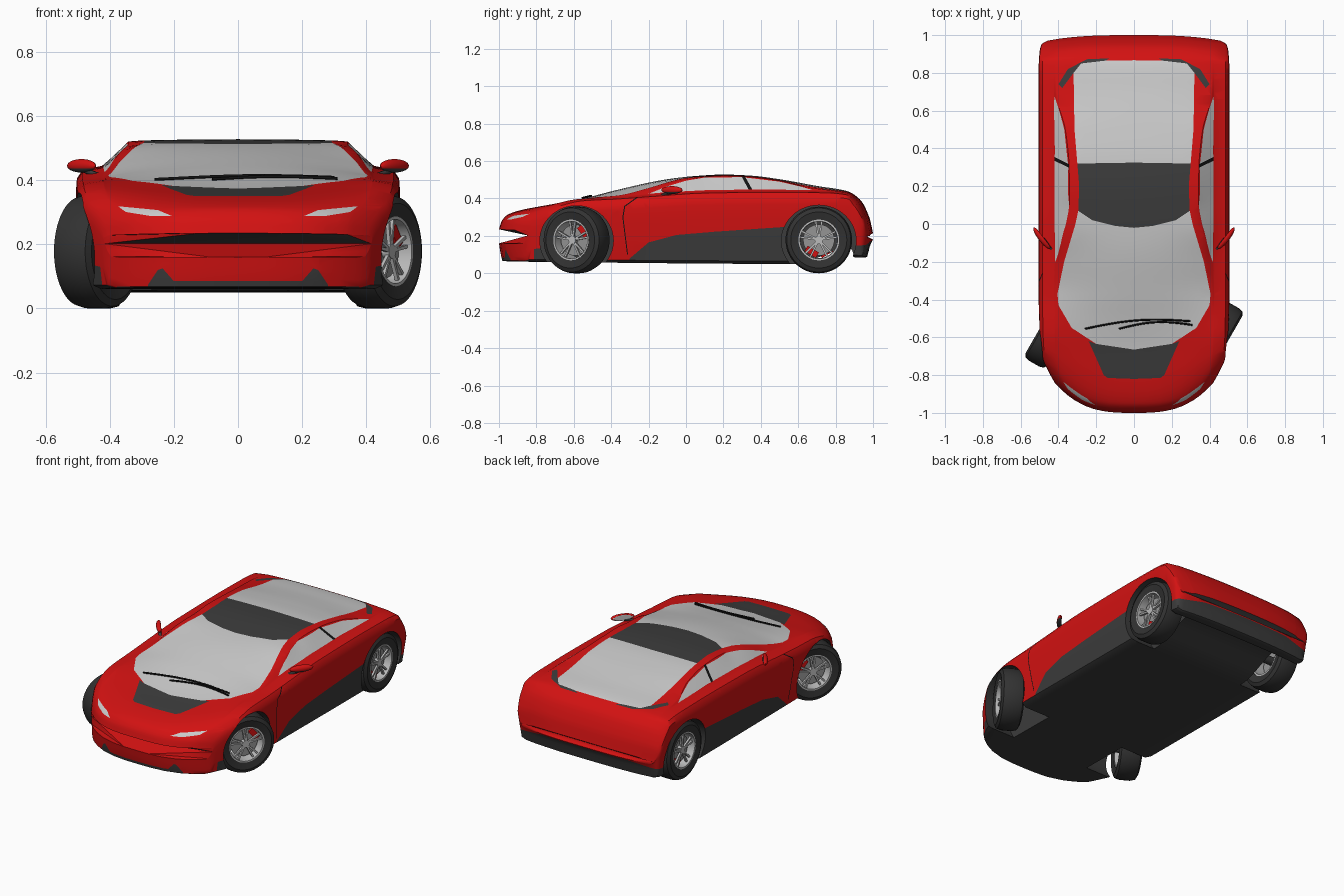
import bpy, bmesh, math
from mathutils import Matrix, Vector
from mathutils.bvhtree import BVHTree

if "Cube" in bpy.data.objects:
    bpy.data.objects.remove(bpy.data.objects["Cube"])


def material(name, r, g, b, rough=0.5):
    m = bpy.data.materials.new(name)
    m.use_nodes = True
    m.diffuse_color = (r, g, b, 1)
    bsdf = next(n for n in m.node_tree.nodes if n.type == 'BSDF_PRINCIPLED')
    bsdf.inputs["Base Color"].default_value = (r, g, b, 1)
    bsdf.inputs["Roughness"].default_value = rough
    return m


MATS = [material("dark trim", .045, .045, .045), material("red paint", .65, .006, .006),
        material("pale glass", .6, .6, .6), material("black", .006, .006, .006),
        material("tyre rubber", .032, .032, .032), material("silver", .5, .5, .5),
        material("brake steel", .3, .3, .3)]
TRIM, RED, GLASS, BLACK, TYRE, SILVER, STEEL = range(7)


def finish(bm, name, angle=35):
    """Turn a bmesh into a smooth-shaded object."""
    mesh = bpy.data.meshes.new(name)
    bm.to_mesh(mesh)
    bm.free()
    for m in MATS:
        mesh.materials.append(m)
    ob = bpy.data.objects.new(name, mesh)
    bpy.context.collection.objects.link(ob)
    smooth(ob, angle)
    return ob


def smooth(ob, angle):
    bpy.ops.object.select_all(action='DESELECT')
    ob.select_set(True)
    bpy.context.view_layer.objects.active = ob
    bpy.ops.object.shade_smooth_by_angle(angle=math.radians(angle))


def curve(*keys):
    """Monotone cubic through (position, value) keys."""
    d = [(b[1] - a[1]) / (b[0] - a[0]) for a, b in zip(keys, keys[1:])]
    m = [d[0]] + [2 * p * q / (p + q) if p * q > 0 else 0 for p, q in zip(d, d[1:])] + [d[-1]]

    def value(s):
        i = 0
        while i < len(keys) - 2 and s > keys[i + 1][0]:
            i += 1
        (x0, v0), (x1, v1) = keys[i], keys[i + 1]
        h = x1 - x0
        t = min(max((s - x0) / h, 0), 1)
        u = 1 - t
        return (u * u * (1 + 2 * t) * v0 + t * t * (3 - 2 * t) * v1
                + h * t * u * (u * m[i] - t * m[i + 1]))
    return value


# Body lines along the length: plan, sill, shoulder, roof and rails
width = curve((-1, .42), (-.93, .455), (-.85, .485), (-.7, .5), (-.3, .505),
              (.8, .505), (.94, .5), (.98, .49), (1, .46))
bow = curve((-1, .16), (-.9, .15), (-.6, .06), (-.35, 0), (.85, 0), (.95, -.03), (1, -.03))
sill = curve((-1, .16), (-.99, .1), (-.98, .065), (-.7, .06), (.58, .05), (.88, .14),
             (.91, .085), (.965, .085), (.985, .15), (1, .18))
shoulder = curve((-1, .23), (-.98, .27), (-.9, .325), (-.75, .375), (-.6, .398), (-.38, .407),
                 (-.2, .42), (.1, .44), (.5, .445), (.75, .44), (.86, .428), (.93, .385),
                 (.98, .29), (1, .2))
roof = curve((-1, .235), (-.985, .28), (-.95, .315), (-.85, .345), (-.66, .375), (-.5, .412),
             (-.38, .443), (-.1, .503), (.05, .52), (.2, .528), (.35, .522), (.5, .503),
             (.7, .467), (.86, .44), (.93, .395), (.98, .3), (1, .215))
rail_x = curve((-1, .8), (-.38, .825), (-.1, .75), (.1, .675), (.3, .68), (.5, .72),
               (.65, .8), (.75, .82), (1, .8))
rail_z = curve((-1, .2), (-.38, .1), (-.2, .3), (-.1, .6), (.05, .85), (.2, .92),
               (.5, .85), (.65, .5), (.86, .2), (1, .5))
glass_x = curve((-1, .74), (-.38, .8), (-.2, .735), (0, .615), (.08, .585), (.3, .595),
                (.65, .62), (1, .6))
glass_z = curve((-1, .3), (-.38, .2), (-.2, .55), (0, .92), (.3, .96), (.5, .92),
                (.65, .75), (.86, .6), (1, .8))


def section(s):
    """Full closed ring of body points at station s."""
    w, zb, zs, zc = width(s), sill(s), shoulder(s), roof(s)
    half = [(w * f, zb) for f in (0, .2, .4, .6, .75, .88)]
    for fx, fz in ((.945, .04), (.97, .3), (.99, .6), (1, .8), (.995, .9), (.96, .97), (.84, 1)):
        half.append((w * fx, zb + fz * (zs - zb)))
    xb, xt, zt = .84 * w, rail_x(s) * w, zs + rail_z(s) * (zc - zs)
    xg, zg = glass_x(s) * w, zs + glass_z(s) * (zc - zs)
    half += [(xb + (xt - xb) * k, zs + (zt - zs) * k) for k in (.33, .67, 1)]
    half += [(xg * f, zg + (zc - zg) * (1 - f * f)) for f in (1, .85, .7, .55, .4, .2, 0)]
    ring = half + [(-x, z) for x, z in half[-2:0:-1]]
    return [(x, s + bow(s) * abs(x / w) ** 3, z) for x, z in ring]


# Body shell lofted nose to tail
bm = bmesh.new()
STATIONS = 100
rings = [[bm.verts.new(p) for p in section(math.sin(math.pi * (i / STATIONS - .5)))]
         for i in range(STATIONS + 1)]
for a, b in zip(rings, rings[1:]):
    for j in range(len(a)):
        k = (j + 1) % len(a)
        bm.faces.new((a[j], a[k], b[k], b[j]))
caps = [bm.faces.new(rings[0]), bm.faces.new(rings[-1])]
bmesh.ops.triangulate(bm, faces=caps, ngon_method='BEAUTY')
bmesh.ops.recalc_face_normals(bm, faces=bm.faces)
for f in bm.faces:
    f.material_index = RED
body = finish(bm, "body")

# Wheel arches
bm = bmesh.new()
for side in (1, -1):
    for y, r, inner in ((-.585, .187, .27), (.71, .19, .32)):
        place = (Matrix.Translation((side * (inner + .2), y, .174))
                 @ Matrix.Diagonal((1, 1.05, 1, 1)) @ Matrix.Rotation(math.pi / 2, 4, 'Y'))
        bmesh.ops.create_cone(bm, cap_ends=True, segments=64, radius1=r, radius2=r,
                              depth=.4, matrix=place)
cutter = finish(bm, "arch_cutter")
cutter.hide_render = True
mod = body.modifiers.new("arches", 'BOOLEAN')
mod.operation, mod.solver, mod.object = 'DIFFERENCE', 'EXACT', cutter
bpy.context.view_layer.objects.active = body
bpy.ops.object.modifier_apply(modifier=mod.name)
bpy.data.objects.remove(cutter)

# Panels cut into the shell
bm = bmesh.new()
bm.from_mesh(body.data)
X, Y, Z = range(3)


def inside(p, q, poly):
    hit = False
    for (a, b), (c, d) in zip(poly, poly[1:] + poly[:1]):
        if (b > q) != (d > q) and p < (c - a) * (q - b) / (d - b) + a:
            hit = not hit
    return hit


def paint(poly, u, v, mat, keep, margin=.07):
    """Cut the polygon outline into the shell, seen along the third axis, and colour it."""
    for a, b in zip(poly, poly[1:] + poly[:1]):
        lo = [min(a[i], b[i]) - margin for i in (0, 1)]
        hi = [max(a[i], b[i]) + margin for i in (0, 1)]
        geom = set()
        for f in bm.faces:
            c = f.calc_center_median()
            if lo[0] < c[u] < hi[0] and lo[1] < c[v] < hi[1] and keep(c, f.normal):
                geom.update([f], f.verts, f.edges)
        if geom:
            co, no = Vector(), Vector()
            co[u], co[v] = a
            no[u], no[v] = b[1] - a[1], a[0] - b[0]
            bmesh.ops.bisect_plane(bm, geom=list(geom), dist=1e-5, plane_co=co, plane_no=no)
            bm.normal_update()
    for f in bm.faces:
        c = f.calc_center_median()
        if keep(c, f.normal) and inside(c[u], c[v], poly):
            f.material_index = mat


def sym(half):
    return half + [(-x, y) for x, y in reversed(half) if x > 0]


def upper(c, n): return n.z > .15 and c.z > .3
def flank(c, n): return abs(c.x) > .38 and abs(n.x) > .3
def cabin(c, n): return abs(c.x) > .29 and abs(n.x) > .2 and c.z > .4
def nose(c, n): return c.y < -.62 and n.y < -.05
def tail(c, n): return c.y > .85


screen_top = [(.295, .07), (.22, .02), (.1, -.01), (0, -.02)]
screen_base = [(0, -.665), (.2, -.635), (.33, -.55), (.4, -.43)]
paint(sym([(0, -.82), (.14, -.815), (.16, -.8), (.24, -.62)] + screen_base[1::-1]),
      X, Y, TRIM, upper)
paint(sym(screen_base + [(.405, -.37), (.37, -.2), (.31, 0)] + screen_top), X, Y, GLASS, upper)
paint(sym(screen_top[::-1] + [(.29, .2), (.3, .32), (0, .325)]), X, Y, TRIM, upper)
paint(sym([(0, .325), (.3, .32), (.315, .5), (.32, .8), (.28, .85), (.15, .865), (0, .867)]),
      X, Y, GLASS, upper)
# Side windows, pillar strip, door seam and skirt
paint([(-.2, .425), (-.1, .465), (0, .495), (.1, .512), (.3, .514), (.5, .49), (.62, .462),
       (.68, .444), (.4, .449), (.1, .444), (-.1, .434)], Y, Z, GLASS, cabin)
paint([(.335, .447), (.355, .447), (.315, .518), (.297, .518)], Y, Z, BLACK, cabin)
paint([(-.315, .1), (-.34, .3), (-.33, .36), (-.26, .41), (-.256, .406), (-.325, .357),
       (-.335, .3), (-.31, .1)], Y, Z, BLACK, flank)
paint([(-.32, .03), (-.3, .08), (-.2, .165), (-.05, .205), (.15, .222), (.56, .25), (.6, .03)],
      Y, Z, TRIM, flank)
# Splitter, rear valance, bumper corners, headlights and tail vents
paint(sym([(0, .085), (.2, .085), (.235, .125), (.25, .12), (.28, .075), (.28, .04), (0, .04)]),
      X, Z, TRIM, nose)
paint(sym([(0, .175), (.3, .172), (.42, .155), (.53, .145), (.53, .03), (0, .03)]),
      X, Z, TRIM, tail)
for s in (1, -1):
    for poly, axis, mat, keep in (
            ([(.42, .04), (.43, .13), (.45, .135), (.52, .1), (.52, .04)], Z, TRIM, nose),
            ([(.205, .288), (.25, .307), (.375, .319), (.35, .301), (.27, .288)], Z, GLASS, nose),
            ([(.28, .85), (.32, .8), (.38, .72), (.4, .74), (.35, .82), (.25, .872),
              (.13, .877), (.15, .865)], Y, TRIM, upper)):
        paint([(s * p, q) for p, q in poly], X, axis, mat, keep)
for f in bm.faces:
    if f.normal.z < -.6:
        f.material_index = TRIM
tree = BVHTree.FromBMesh(bm)
bm.to_mesh(body.data)
bm.free()
smooth(body, 35)


def rod(name, points, radius, mat):
    c = bpy.data.curves.new(name, 'CURVE')
    c.dimensions, c.bevel_depth, c.bevel_resolution, c.use_fill_caps = '3D', radius, 1, True
    sp = c.splines.new('POLY')
    sp.points.add(len(points) - 1)
    for p, q in zip(sp.points, points):
        p.co = (*q, 1)
    c.materials.append(MATS[mat])
    bpy.context.collection.objects.link(bpy.data.objects.new(name, c))


# Wipers resting on the windscreen
for name, a, b in (("long_wiper", (-.26, -.555), (.3, -.515)),
                   ("short_wiper", (-.08, -.555), (.31, -.535))):
    path = []
    for i in range(13):
        t = i / 12
        x = a[0] + (b[0] - a[0]) * t
        y = a[1] + (b[1] - a[1]) * t + .025 * math.sin(math.pi * t)
        hit = tree.ray_cast(Vector((x, y, 2)), Vector((0, 0, -1)))[0]
        path.append((x, y, (hit.z if hit else .4) + .005))
    rod(name, path, .005, BLACK)

# Door mirrors
for name, s in (("left", 1), ("right", -1)):
    bm = bmesh.new()
    bmesh.ops.create_uvsphere(bm, u_segments=24, v_segments=14, radius=1)
    for f in bm.faces:
        n = f.normal
        f.material_index = GLASS if n.y > .6 else TRIM if n.z < -.5 else RED
    for v in bm.verts:
        v.co.y = min(v.co.y, .5)
    bm.transform(Matrix.Diagonal((s, 1, 1, 1)) @ Matrix.Translation((.488, -.075, .445))
                 @ Matrix.Rotation(math.radians(52), 4, 'Z') @ Matrix.Diagonal((.07, .018, .021, 1)))
    bmesh.ops.recalc_face_normals(bm, faces=bm.faces)
    finish(bm, name + "_mirror")
    rod(name + "_mirror_arm", [(s * .415, -.15, .408), (s * .45, -.12, .42), (s * .48, -.08, .432)],
        .009, TRIM)


# Wheels
def lathe(bm, profile, mat, steps=48):
    loops = []
    for i in range(steps):
        t = 2 * math.pi * i / steps
        loops.append([bm.verts.new((a, r * math.cos(t), r * math.sin(t))) for r, a in profile])
    n = len(profile)
    for i in range(steps):
        p, q = loops[i], loops[(i + 1) % steps]
        for j in range(n):
            bm.faces.new((p[j], p[(j + 1) % n], q[(j + 1) % n], q[j])).material_index = mat


def tag(result, mat):
    for f in {f for v in result["verts"] for f in v.link_faces}:
        f.material_index = mat


def drum(bm, radius, a, b, mat):
    place = Matrix.Translation(((a + b) / 2, 0, 0)) @ Matrix.Rotation(math.pi / 2, 4, 'Y')
    tag(bmesh.ops.create_cone(bm, cap_ends=True, segments=32, radius1=radius, radius2=radius,
                              depth=b - a, matrix=place), mat)


def block(bm, angle, offset, size, mat):
    place = (Matrix.Rotation(angle, 4, 'X') @ Matrix.Translation(offset)
             @ Matrix.Diagonal((*size, 1)))
    tag(bmesh.ops.create_cube(bm, size=1, matrix=place), mat)


for name, x, y, steer in (("front_left", .44, -.585, -30), ("front_right", -.44, -.585, -30),
                          ("rear_left", .428, .71, 0), ("rear_right", -.428, .71, 0)):
    bm = bmesh.new()
    lathe(bm, [(.108, -.058), (.15, -.067), (.171, -.056), (.178, -.03), (.178, .03),
               (.171, .056), (.15, .067), (.108, .058)], TYRE)
    lathe(bm, [(.109, -.056), (.109, .06), (.1, .06), (.097, -.056)], SILVER)
    drum(bm, .084, .01, .022, STEEL)
    drum(bm, .022, .02, .048, SILVER)
    drum(bm, .025, -.15, .01, TRIM)
    for i in range(5):
        for lean in (-.16, .16):
            block(bm, i * math.tau / 5 + lean, (.04, 0, .058), (.012, .01, .084), SILVER)
    side = 1 if x > 0 else -1
    block(bm, -.9 * side if steer else 2.6, (.016, 0, .074), (.034, .07, .034), RED)
    bmesh.ops.recalc_face_normals(bm, faces=bm.faces)
    turn = math.radians(steer) + (0 if x > 0 else math.pi)
    wheel = finish(bm, name + "_wheel")
    wheel.matrix_world = Matrix.Translation((x, y, .178)) @ Matrix.Rotation(turn, 4, 'Z')
